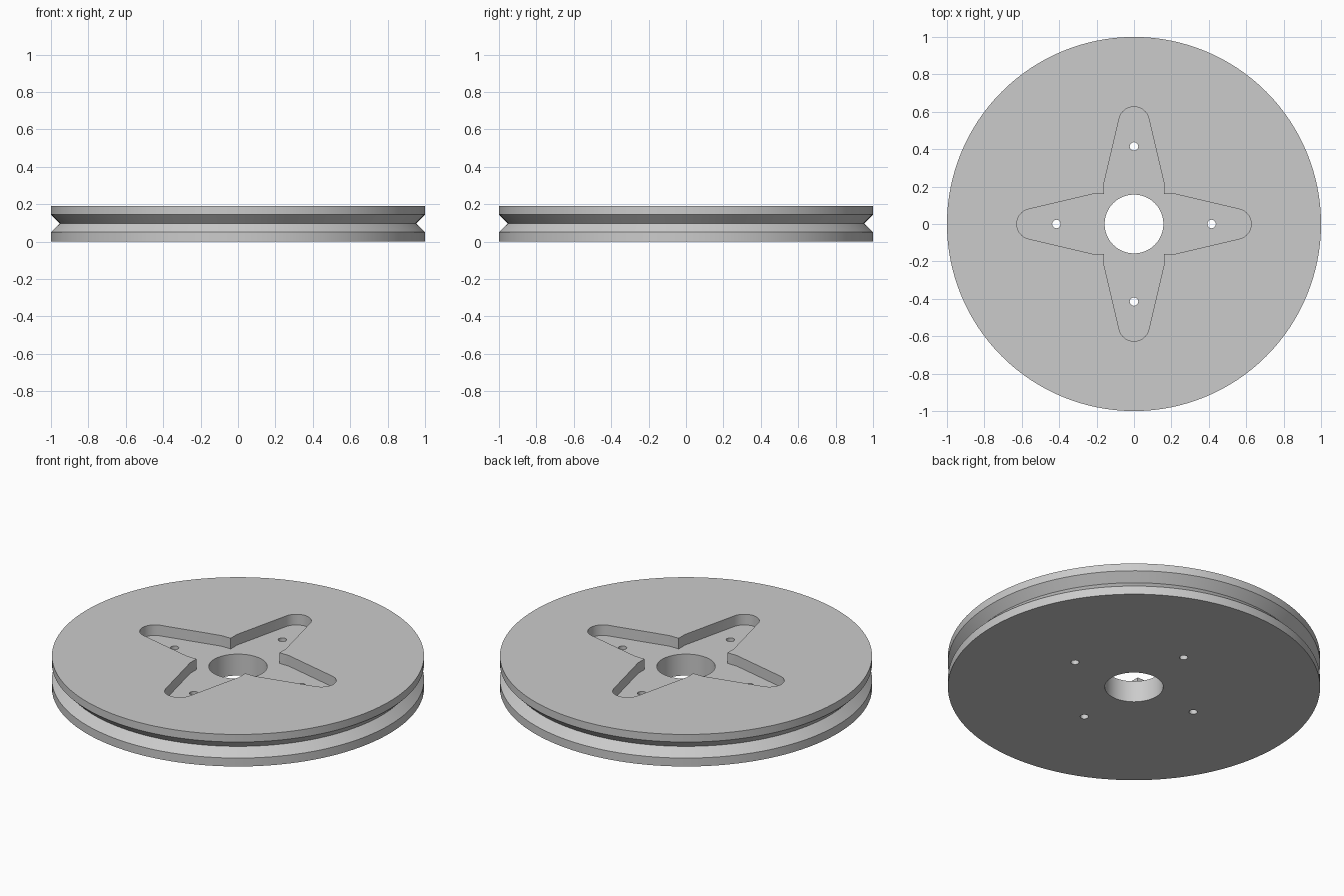
import bpy, bmesh, math
from mathutils import Matrix, Vector

HEIGHT, FLOOR = 0.19, 0.127
BORE, ARMS = 0.157, 4

if "Cube" in bpy.data.objects:
    bpy.data.objects.remove(bpy.data.objects["Cube"])

grey = bpy.data.materials.new("light grey")
grey.use_nodes = True
grey.diffuse_color = (0.6, 0.6, 0.6, 1)
grey.node_tree.nodes["Principled BSDF"].inputs["Base Color"].default_value = (0.6, 0.6, 0.6, 1)


def finish(bm, name):
    bmesh.ops.recalc_face_normals(bm, faces=bm.faces)
    mesh = bpy.data.meshes.new(name)
    bm.to_mesh(mesh)
    bm.free()
    mesh.materials.append(grey)
    obj = bpy.data.objects.new(name, mesh)
    bpy.context.collection.objects.link(obj)
    return obj


def lathe(name, profile, steps):
    bm = bmesh.new()
    verts = [bm.verts.new((r, 0, z)) for r, z in profile]
    edges = [bm.edges.new((a, b)) for a, b in zip(verts, verts[1:] + verts[:1])]
    bmesh.ops.spin(bm, geom=verts + edges, axis=(0, 0, 1), cent=(0, 0, 0),
                   angle=math.tau, steps=steps, use_merge=True)
    bmesh.ops.remove_doubles(bm, verts=bm.verts, dist=1e-5)
    return finish(bm, name)


def prism(name, outline, z0, z1):
    bm = bmesh.new()
    face = bm.faces.new([bm.verts.new((x, y, z0)) for x, y in outline])
    new = bmesh.ops.extrude_face_region(bm, geom=[face])["geom"]
    bmesh.ops.translate(bm, vec=(0, 0, z1 - z0),
                        verts=[v for v in new if isinstance(v, bmesh.types.BMVert)])
    return finish(bm, name)


def cut(target, cutter):
    cutter.hide_render = True
    mod = target.modifiers.new("cut", "BOOLEAN")
    mod.operation, mod.solver, mod.object = "DIFFERENCE", "EXACT", cutter
    bpy.context.view_layer.objects.active = target
    bpy.ops.object.modifier_apply(modifier=mod.name)
    bpy.data.objects.remove(cutter)


# Wheel with a V groove round the rim and a central bore
wheel = lathe("pulley_wheel", [(BORE, 0), (1, 0), (1, 0.05), (0.953, 0.0975),
                               (1, 0.145), (1, HEIGHT), (BORE, HEIGHT)], 128)

# One tapered arm with a rounded tip, repeated into a cross
tip, radius = 0.546, 0.081
lean = math.radians(76.5)
arm = [Vector((0.16, -0.16)), Vector((0.22, -0.16))]
for i in range(17):
    a = -lean + 2 * lean * i / 16
    arm.append(Vector((tip + radius * math.cos(a), radius * math.sin(a))))
arm.append(Vector((0.22, 0.16)))
cross = [Matrix.Rotation(math.tau * k / ARMS, 2) @ p for k in range(ARMS) for p in arm]
cut(wheel, prism("recess_cutter", cross, FLOOR, HEIGHT + 0.1))

# Bolt hole through each arm
for k in range(ARMS):
    turn = math.tau * k / ARMS
    cx, cy = 0.415 * math.cos(turn), 0.415 * math.sin(turn)
    ring = [(cx + 0.023 * math.cos(math.tau * i / 12), cy + 0.023 * math.sin(math.tau * i / 12))
            for i in range(12)]
    cut(wheel, prism("bolt_hole_cutter", ring, -0.1, HEIGHT + 0.1))

# Smooth round walls, crisp edges
bpy.ops.object.select_all(action="DESELECT")
wheel.select_set(True)
bpy.context.view_layer.objects.active = wheel
bpy.ops.object.shade_smooth_by_angle(angle=math.radians(31))
